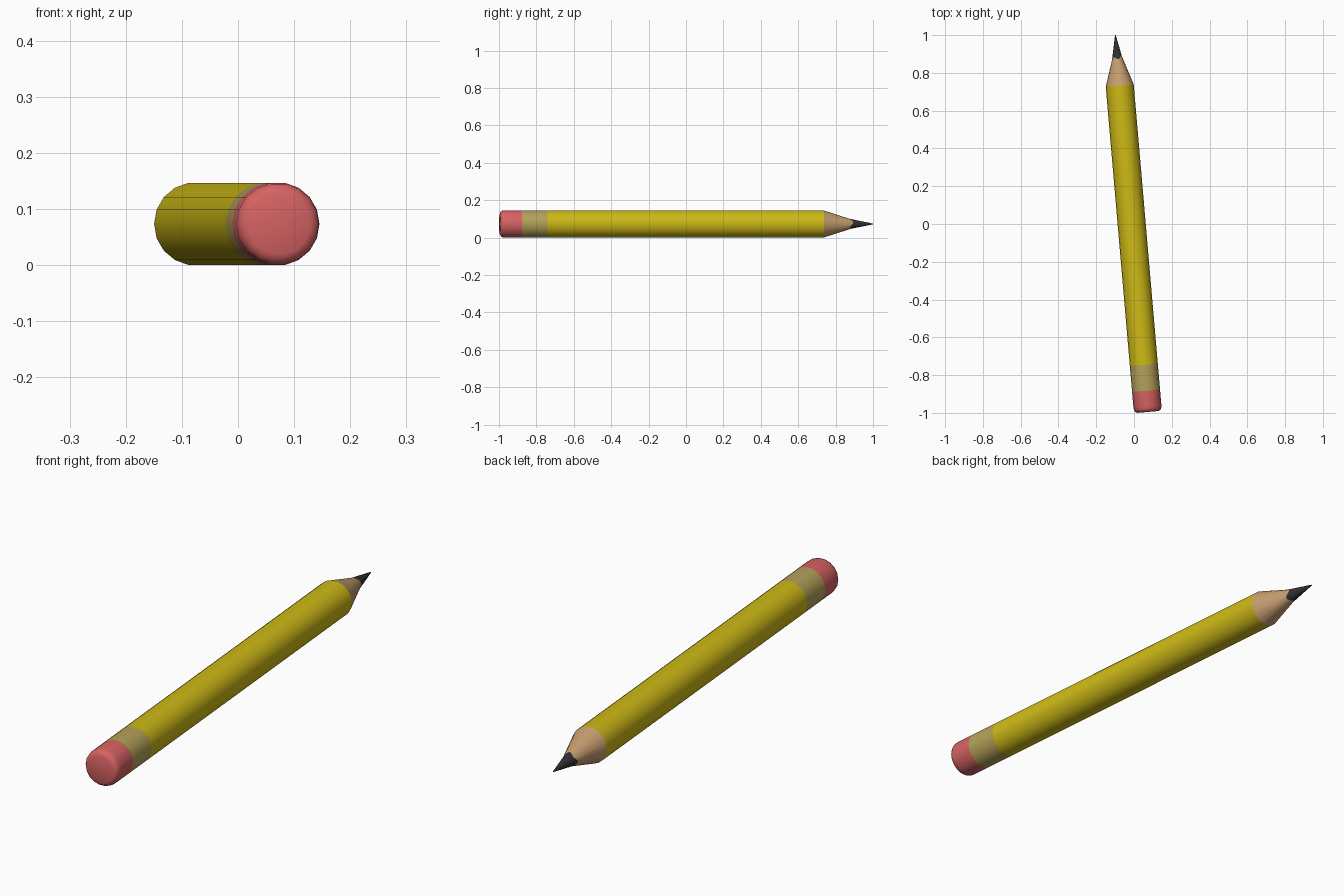
import bpy, bmesh, math

if "Cube" in bpy.data.objects:
    bpy.data.objects.remove(bpy.data.objects["Cube"])

SIDES = 18
R = 0.0743
LENGTH = 2.0025
ANGLE = math.radians(4.93)
BASE = (0.0735, -0.995, R * math.cos(math.pi / SIDES))


def material(name, rgb):
    m = bpy.data.materials.new(name)
    m.diffuse_color = (*rgb, 1)
    m.use_nodes = True
    m.node_tree.nodes["Principled BSDF"].inputs["Base Color"].default_value = m.diffuse_color
    return m


def wavy(k):
    # uneven sharpened line between wood and graphite
    a = 2 * math.pi * k / SIDES
    return 0.008 * math.sin(3 * a + 0.6) + 0.005 * math.cos(a)


def lathe(name, profile, mat, wavy_ring=None):
    """Spin (radius, distance) points around the pencil's long axis."""
    bm = bmesh.new()
    rings = []
    for i, (r, t) in enumerate(profile):
        if r == 0:
            rings.append([bm.verts.new((0, t, 0))] * SIDES)
            continue
        ring = []
        for k in range(SIDES):
            a = 2 * math.pi * k / SIDES
            dt = wavy(k) if i == wavy_ring else 0
            rr = r - dt * 0.27
            ring.append(bm.verts.new((rr * math.cos(a), t + dt, rr * math.sin(a))))
        rings.append(ring)
    for lo, hi in zip(rings, rings[1:]):
        for k in range(SIDES):
            n = (k + 1) % SIDES
            corners = list(dict.fromkeys((lo[k], hi[k], hi[n], lo[n])))
            bm.faces.new(corners)
    bm.normal_update()
    # make every face point away from the axis or off the closed end
    for f in bm.faces:
        c = f.calc_center_median()
        out = f.normal.x * c.x + f.normal.z * c.z
        if out < -1e-6 or (abs(out) <= 1e-6 and f.normal.y > 0):
            f.normal_flip()
    me = bpy.data.meshes.new(name)
    bm.to_mesh(me)
    bm.free()
    me.materials.append(mat)
    ob = bpy.data.objects.new(name, me)
    bpy.context.collection.objects.link(ob)
    ob.location = BASE
    ob.rotation_euler = (0, 0, ANGLE)
    bpy.ops.object.select_all(action='DESELECT')
    ob.select_set(True)
    bpy.context.view_layer.objects.active = ob
    bpy.ops.object.shade_smooth_by_angle(angle=math.radians(35))
    return ob


# eraser with rounded end
lathe("eraser", [(0, 0), (0.055, 0), (0.066, 0.005), (0.072, 0.014),
                 (R, 0.028), (R, 0.113)],
      material("eraser pink", (0.68, 0.125, 0.125)))

# metal band
lathe("ferrule", [(R, 0.113), (R, 0.25)],
      material("dull brass", (0.46, 0.36, 0.10)))

# painted shaft
lathe("shaft", [(R, 0.25), (R, 1.734)],
      material("pencil yellow", (0.62, 0.49, 0.008)))

# sharpened wood and graphite point
lathe("wood_cone", [(R, 1.734), (0.0265, 1.882)],
      material("bare wood", (0.56, 0.34, 0.16)), wavy_ring=1)
lathe("graphite_tip", [(0.0265, 1.882), (0.002, LENGTH - 0.001), (0, LENGTH)],
      material("graphite", (0.03, 0.03, 0.032)), wavy_ring=0)
